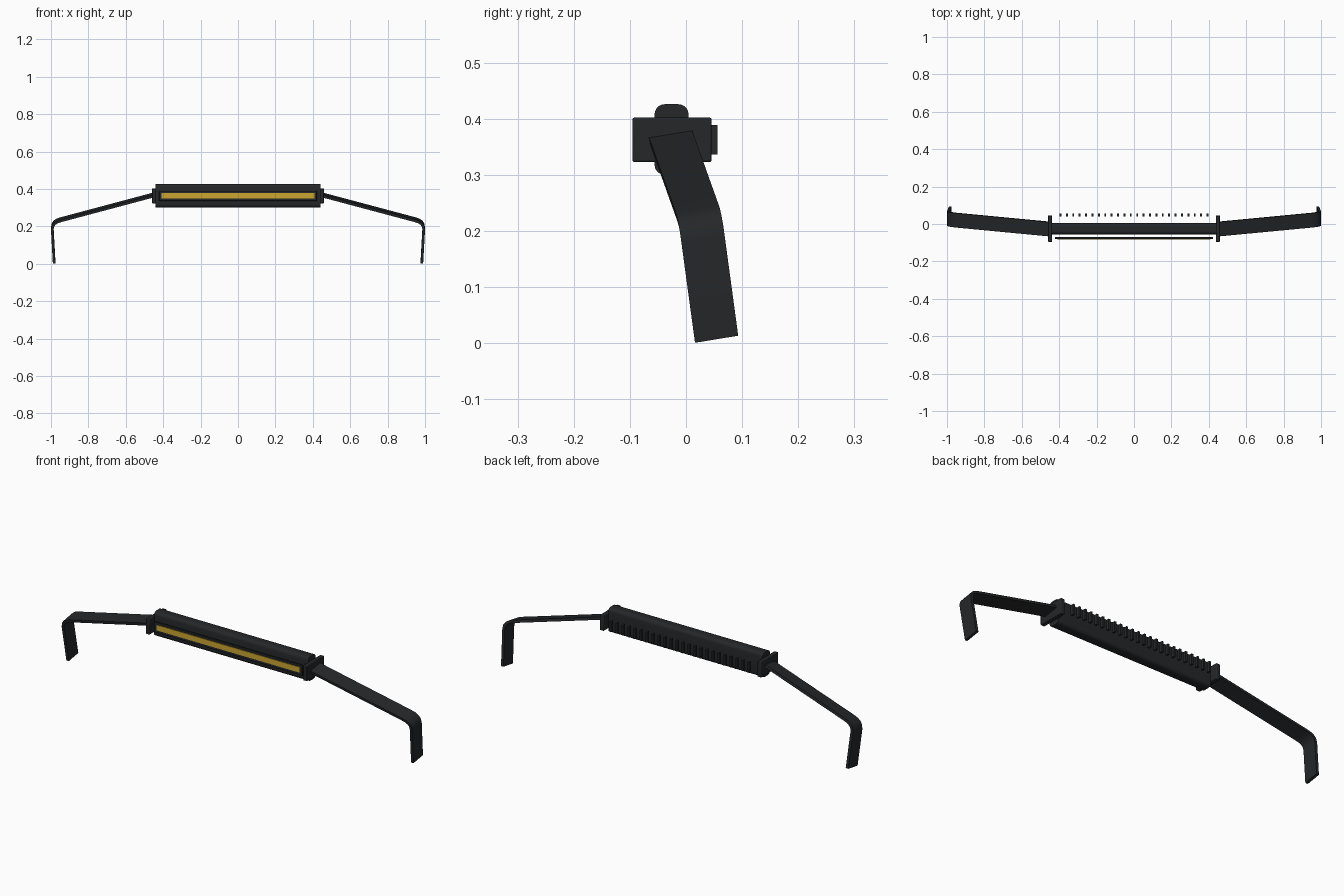
import bpy, bmesh
from mathutils import Vector

if "Cube" in bpy.data.objects:
    bpy.data.objects.remove(bpy.data.objects["Cube"])


def material(name, rgb):
    m = bpy.data.materials.new(name)
    m.diffuse_color = (*rgb, 1)
    m.use_nodes = True
    m.node_tree.nodes["Principled BSDF"].inputs["Base Color"].default_value = m.diffuse_color
    return m


BLACK = material("black_metal", (0.018, 0.02, 0.022))
AMBER = material("amber_lens", (0.6, 0.38, 0.03))


def finish(name, bm, mat, bevel=0.0, segments=3):
    bmesh.ops.recalc_face_normals(bm, faces=bm.faces)
    me = bpy.data.meshes.new(name)
    bm.to_mesh(me)
    bm.free()
    ob = bpy.data.objects.new(name, me)
    bpy.context.collection.objects.link(ob)
    me.materials.append(mat)
    if bevel:
        mod = ob.modifiers.new("bevel", 'BEVEL')
        mod.width = bevel
        mod.segments = segments
        mod.limit_method = 'ANGLE'
    bpy.ops.object.select_all(action='DESELECT')
    ob.select_set(True)
    bpy.context.view_layer.objects.active = ob
    bpy.ops.object.shade_smooth_by_angle()
    return ob


def add_box(bm, x, y, z):
    """Axis-aligned box from (min, max) ranges."""
    r = bmesh.ops.create_cube(bm, size=1)
    for v in r["verts"]:
        for i, (a, b) in enumerate((x, y, z)):
            v.co[i] = a if v.co[i] < 0 else b
    return r["verts"]


def box(name, x, y, z, mat, bevel=0.0, segments=3):
    bm = bmesh.new()
    add_box(bm, x, y, z)
    return finish(name, bm, mat, bevel, segments)


# main housing: long bar with rounded long edges
bm = bmesh.new()
add_box(bm, (-0.44, 0.44), (-0.056, 0.0045), (0.3, 0.426))
long_edges = [e for e in bm.edges
              if abs(e.verts[0].co.x - e.verts[1].co.x) > 0.5]
bmesh.ops.bevel(bm, geom=long_edges, offset=0.018, segments=5,
                profile=0.5, affect='EDGES')
finish("housing", bm, BLACK)

# front bezel and lens strip
box("lens_bezel", (-0.422, 0.422), (-0.08, -0.07), (0.336, 0.389), BLACK, 0.002, 2)
box("lens", (-0.408, 0.408), (-0.083, -0.078), (0.35, 0.378), AMBER)

# row of cooling fins at the back
bm = bmesh.new()
count = 24
for i in range(count):
    cx = -0.393 + 0.786 * i / (count - 1)
    add_box(bm, (cx - 0.005, cx + 0.005), (0.039, 0.056), (0.336, 0.389))
finish("cooling_fins", bm, BLACK)

# end plates and bent strap arms, mirrored left and right
WIDTH = Vector((0, 0.0385, 0.0063))
PATH = [(0.45, -0.027, 0.368), (0.945, 0.02, 0.236), (0.966, 0.0225, 0.229),
        (0.981, 0.025, 0.219), (0.99, 0.0275, 0.206), (0.993, 0.03, 0.188),
        (0.983, 0.0545, 0.0075)]
THICK = 0.014


def strap(name, s):
    pts = [Vector((x * s, y, z)) for x, y, z in PATH]
    bm = bmesh.new()
    rings = []
    for i, p in enumerate(pts):
        t = (pts[min(i + 1, len(pts) - 1)] - pts[max(i - 1, 0)])
        if i == 1:
            t = pts[1] - pts[0]
        elif i == len(pts) - 2:
            t = pts[-1] - pts[-2]
        n = t.cross(WIDTH).normalized() * THICK / 2
        rings.append([bm.verts.new(p + w * WIDTH + h * n)
                      for w, h in ((-1, -1), (1, -1), (1, 1), (-1, 1))])
    for a, b in zip(rings, rings[1:]):
        for k in range(4):
            j = (k + 1) % 4
            bm.faces.new((a[k], a[j], b[j], b[k]))
    bm.faces.new(rings[0])
    bm.faces.new(rings[-1])
    finish(name, bm, BLACK)


for side, s in (("left", -1), ("right", 1)):
    xs = sorted((0.438 * s, 0.46 * s))
    box(side + "_end_plate", xs, (-0.0955, 0.0455), (0.323, 0.402), BLACK, 0.003, 2)
    strap(side + "_bracket_arm", s)
